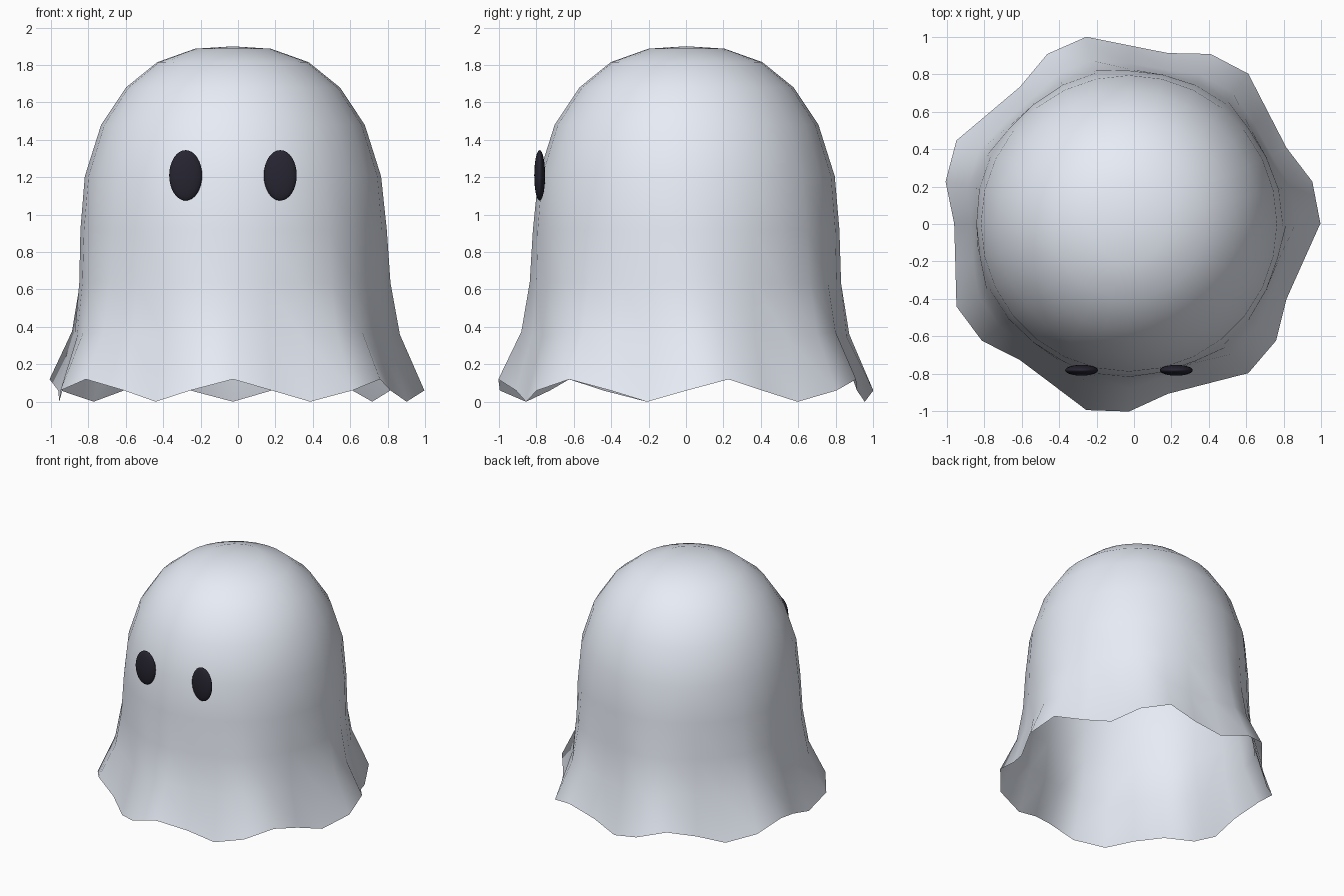
import bpy, bmesh
from math import sin, cos, pi

if "Cube" in bpy.data.objects:
    bpy.data.objects.remove(bpy.data.objects["Cube"])

CX, CY = -0.027, 0.003
SEGS, WAVES = 28, 7


def material(name, rgb):
    m = bpy.data.materials.new(name)
    m.diffuse_color = (*rgb, 1)
    m.use_nodes = True
    m.node_tree.nodes["Principled BSDF"].inputs["Base Color"].default_value = m.diffuse_color
    return m


cloth = material("pale_cloth", (0.80, 0.84, 0.92))
dark = material("dark_eye", (0.02, 0.018, 0.03))

# Sheet profile, top to hem: radius, height, fold depth, hem scallop
profile = [
    (0.203, 1.887, 0, 0), (0.405, 1.815, 0, 0), (0.572, 1.68, 0, 0),
    (0.705, 1.48, 0, 0), (0.792, 1.205, 0, 0), (0.819, 0.92, 0.004, 0),
    (0.832, 0.635, 0.012, 0.003), (0.869, 0.36, 0.027, 0.015),
    (0.979, 0.06, 0.052, 0.06),
]

# Draped sheet: one open surface with seven folds
bm = bmesh.new()
top = bm.verts.new((CX, CY, 1.9))
rings = []
for r, z, fold, scallop in profile:
    ring = []
    for i in range(SEGS):
        a = 2 * pi * i / SEGS
        rad = r + fold * cos(WAVES * a - 0.54)
        h = z + scallop * cos(WAVES * (a + pi / 2))
        ring.append(bm.verts.new((CX + rad * cos(a), CY + rad * sin(a), h)))
    rings.append(ring)
for i in range(SEGS):
    j = (i + 1) % SEGS
    bm.faces.new((top, rings[0][i], rings[0][j]))
    for up, low in zip(rings, rings[1:]):
        bm.faces.new((up[i], low[i], low[j], up[j]))
for f in bm.faces:
    f.smooth = True
mesh = bpy.data.meshes.new("sheet")
bm.to_mesh(mesh)
bm.free()
mesh.materials.append(cloth)
bpy.context.collection.objects.link(bpy.data.objects.new("sheet", mesh))

# Eyes: flattened upright ovals on the front
for side, name in ((-1, "eye_right"), (1, "eye_left")):
    bpy.ops.mesh.primitive_uv_sphere_add(
        segments=24, ring_count=16, radius=1,
        location=(CX + side * 0.253, -0.782, 1.21))
    eye = bpy.context.object
    eye.name = name
    eye.scale = (0.088, 0.029, 0.135)
    bpy.ops.object.shade_smooth()
    eye.data.materials.append(dark)
